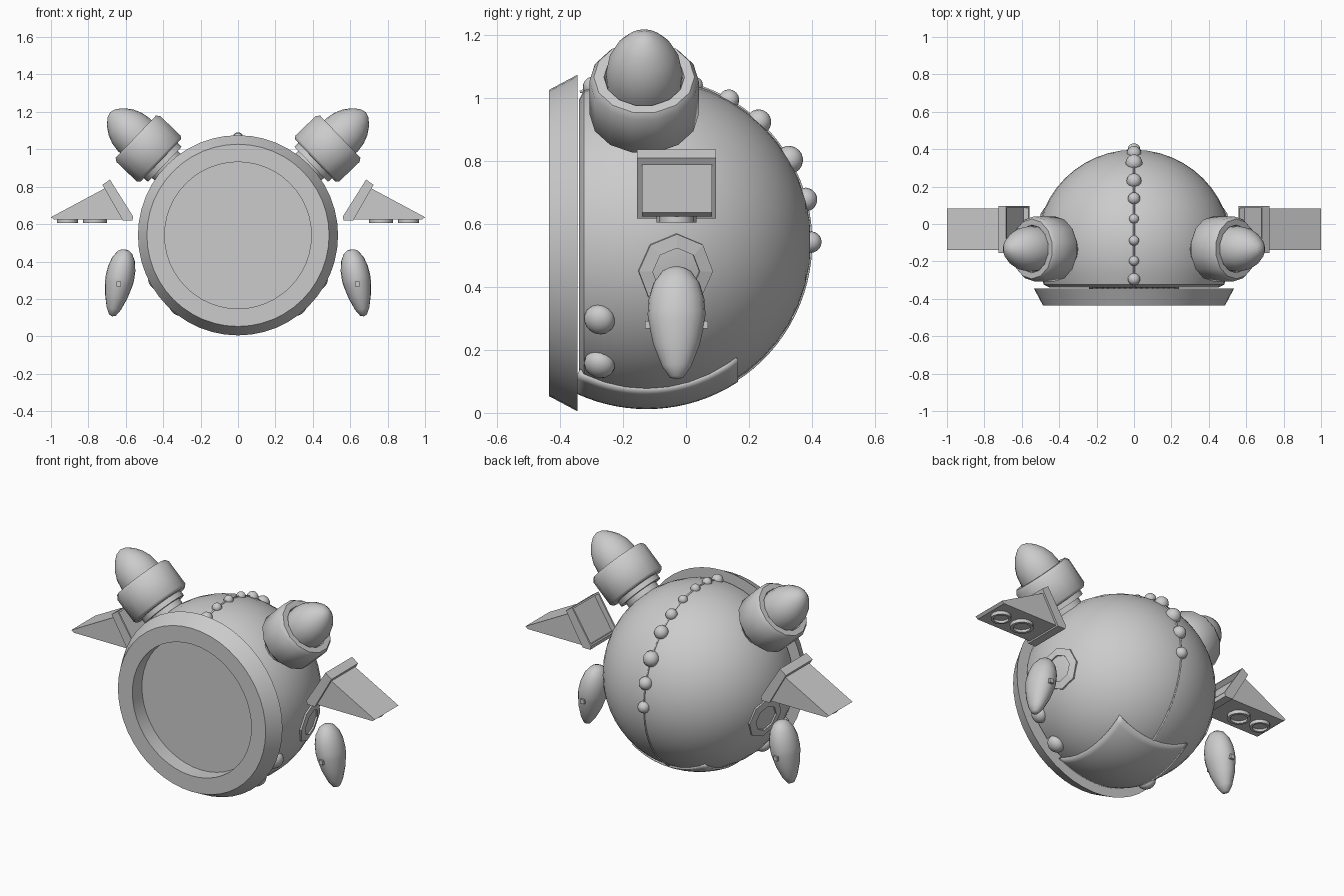
import bpy, bmesh, math
from mathutils import Vector, Matrix

cube = bpy.data.objects.get("Cube")
if cube:
    bpy.data.objects.remove(cube, do_unlink=True)

grey = bpy.data.materials.new("plain_grey")
grey.use_nodes = True
grey.diffuse_color = (0.6, 0.6, 0.6, 1)
grey.node_tree.nodes["Principled BSDF"].inputs["Base Color"].default_value = (0.6, 0.6, 0.6, 1)

CENTER = Vector((0, -0.125, 0.543))
RADIUS = 0.522


def finish(name, bm, mirror=False, angle=35):
    """Turn a bmesh into a shaded object, optionally mirrored across x."""
    bmesh.ops.recalc_face_normals(bm, faces=bm.faces)
    mesh = bpy.data.meshes.new(name)
    bm.to_mesh(mesh)
    bm.free()
    mesh.materials.append(grey)
    obj = bpy.data.objects.new(name, mesh)
    bpy.context.collection.objects.link(obj)
    bpy.ops.object.select_all(action='DESELECT')
    obj.select_set(True)
    bpy.context.view_layer.objects.active = obj
    if angle:
        bpy.ops.object.shade_smooth_by_angle(angle=math.radians(angle))
    if mirror:
        obj.modifiers.new("Mirror", 'MIRROR')
    return obj


def placed(origin, axis):
    """Matrix that moves local z onto the axis at the origin."""
    return Matrix.Translation(origin) @ Vector(axis).to_track_quat('Z', 'Y').to_matrix().to_4x4()


def lathe(bm, profile, matrix, segs, closed=False):
    """Spin (radius, height) points around local z; zero radius makes a pole."""
    rings = []
    for r, h in profile:
        if r == 0:
            rings.append([bm.verts.new(matrix @ Vector((0, 0, h)))] * segs)
        else:
            turns = [math.tau * i / segs for i in range(segs)]
            rings.append([bm.verts.new(matrix @ Vector((r * math.cos(a), r * math.sin(a), h))) for a in turns])
    pairs = list(zip(rings, rings[1:])) + ([(rings[-1], rings[0])] if closed else [])
    for low, high in pairs:
        for i in range(segs):
            j = (i + 1) % segs
            corners = list(dict.fromkeys((low[i], low[j], high[j], high[i])))
            bm.faces.new(corners)


def ball(bm, center, normal, radius, flat=1.0):
    matrix = placed(center, normal) @ Matrix.Diagonal((1, 1, flat, 1))
    bmesh.ops.create_uvsphere(bm, u_segments=16, v_segments=10, radius=radius, matrix=matrix)


def on_body(degrees, radius=RADIUS):
    """Point on the centre line, measured from the top towards the back."""
    a = math.radians(degrees)
    return CENTER + radius * Vector((0, math.sin(a), math.cos(a)))


# Round body
bm = bmesh.new()
bmesh.ops.create_uvsphere(bm, u_segments=40, v_segments=24, radius=RADIUS, matrix=placed(CENTER, (0, 1, 0)))
# Flatten the front so that it stays behind the recessed window
for v in bm.verts:
    v.co.y = max(v.co.y, -0.34)
finish("body", bm)

# Flared front ring with a recessed window
bm = bmesh.new()
lathe(bm, [(0, 0.09), (0.392, 0.09), (0.392, 0), (0.487, 0), (0.535, 0.09), (0.44, 0.09)],
      placed((0, -0.435, 0.54), (0, 1, 0)), 48)
finish("front_ring", bm)

# Raised square patch under the body
bm = bmesh.new()
bmesh.ops.create_grid(bm, x_segments=16, y_segments=16, size=1)
for v in bm.verts:
    x, y = v.co.x * 0.24, -0.09 + v.co.y * 0.255
    drop = math.sqrt(0.531 ** 2 - x * x - (y - CENTER.y) ** 2)
    v.co = (x, y, CENTER.z - drop)
patch = finish("bottom_patch", bm)
solid = patch.modifiers.new("Solidify", 'SOLIDIFY')
solid.thickness, solid.offset = 0.02, 1 if patch.data.polygons[0].normal.z > 0 else -1

# Row of beads, largest towards the back
bm = bmesh.new()
beads = {-19: 0.033, -8: 0.027, 4: 0.027, 17: 0.026, 30: 0.033, 43: 0.04, 60: 0.045, 75: 0.038, 90: 0.034}
for degrees, radius in beads.items():
    ball(bm, on_body(degrees), on_body(degrees) - CENTER, radius)
finish("beads", bm)

# Thin seam along the centre line
curve = bpy.data.curves.new("seam", 'CURVE')
curve.dimensions = '3D'
curve.bevel_depth, curve.bevel_resolution = 0.005, 1
path = curve.splines.new('POLY')
steps = range(-24, 150, 4)
path.points.add(len(steps) - 1)
for point, degrees in zip(path.points, steps):
    point.co = (*on_body(degrees, RADIUS), 1)
curve.materials.append(grey)
bpy.context.collection.objects.link(bpy.data.objects.new("seam", curve))

# Horn pods: neck, thick collar and rounded cone
pod = placed((0.413, -0.133, 0.94), (0.72, 0, 0.69))
bm = bmesh.new()
lathe(bm, [(0.1, -0.12), (0.1, -0.03), (0.13, -0.03), (0.13, 0.01)], pod, 16)
finish("pod_neck", bm, True)
bm = bmesh.new()
lathe(bm, [(0, 0), (0.16, 0), (0.174, 0.015), (0.174, 0.165), (0.16, 0.185), (0.128, 0.185), (0.122, 0.165), (0, 0.165)],
      pod, 14)
finish("pod_collar", bm, True, 50)
bm = bmesh.new()
lathe(bm, [(0.12, 0.15), (0.122, 0.2), (0.114, 0.25), (0.095, 0.295), (0.066, 0.335), (0.032, 0.364), (0, 0.374)], pod, 20)
finish("pod_cone", bm, True, 60)


def prism(bm, outline, y0, y1):
    """Extrude an (x, z) outline along y."""
    face = bm.faces.new([bm.verts.new((x, y0, z)) for x, z in outline])
    out = bmesh.ops.extrude_face_region(bm, geom=[face])["geom"]
    bmesh.ops.translate(bm, verts=[g for g in out if isinstance(g, bmesh.types.BMVert)], vec=(0, y1 - y0, 0))


# Wing base plate with a hollow inner side
bm = bmesh.new()
prism(bm, [(0.56, 0.64), (0.685, 0.838), (0.725, 0.81), (0.615, 0.618), (0.565, 0.618)], -0.155, 0.095)
bmesh.ops.recalc_face_normals(bm, faces=bm.faces)
inner = min(bm.faces, key=lambda f: f.normal.x - f.normal.z * 0.3)
bmesh.ops.inset_individual(bm, faces=[inner], thickness=0.014, depth=0)
bmesh.ops.inset_individual(bm, faces=[inner], thickness=0.001, depth=-0.03)
finish("wing_plate", bm, True, 0)

# Wedge wing
bm = bmesh.new()
prism(bm, [(0.605, 0.625), (0.705, 0.795), (1.0, 0.637), (0.985, 0.625)], -0.14, 0.083)
finish("wing", bm, True, 0)

# Ring nozzles below each wing
bm = bmesh.new()
for x, r in ((0.912, 0.056), (0.765, 0.064)):
    lathe(bm, [(0, 0.015), (r * 0.75, 0.015), (r * 0.75, 0.03), (r, 0.03), (r, 0)],
          placed((x, -0.03, 0.635), (0, 0, -1)), 12)
finish("wing_nozzles", bm, True)

# Eight-sided arm sockets
bm = bmesh.new()
lathe(bm, [(0, 0.475), (0.076, 0.475), (0.076, 0.525), (0.12, 0.518), (0.12, 0.44)],
      placed(CENTER, (0.97, 0.18, -0.18)), 8)
finish("arm_sockets", bm, True, 0)

# Tapered flipper hands
axis = Vector((-0.07, 0, 0.35))
flip = placed((0.637, -0.03, 0.285), axis) @ Matrix.Diagonal((0.077, 0.092, 1, 1))
if abs((placed((0, 0, 0), axis) @ Vector((1, 0, 0))).y) > 0.5:
    flip = placed((0.637, -0.03, 0.285), axis) @ Matrix.Diagonal((0.092, 0.077, 1, 1))
bm = bmesh.new()
lathe(bm, [(0, -0.182), (0.24, -0.175), (0.5, -0.14), (0.8, -0.07), (0.97, 0), (1, 0.03), (0.96, 0.08),
           (0.8, 0.13), (0.5, 0.168), (0.25, 0.18), (0, 0.183)], flip, 20)
finish("flippers", bm, True, 60)

# Small pegs through the flippers
bm = bmesh.new()
bmesh.ops.create_cube(bm, size=1, matrix=Matrix.Translation((0.637, -0.03, 0.28)) @ Matrix.Diagonal((0.025, 0.2, 0.025, 1)))
finish("flipper_pegs", bm, True, 0)

# Round buttons low on the sides
bm = bmesh.new()
for x, z in ((0.437, 0.297), (0.32, 0.155)):
    spot = Vector((x, -0.275, z))
    ball(bm, spot, spot - CENTER, 0.05, 0.8)
finish("side_buttons", bm, True)
